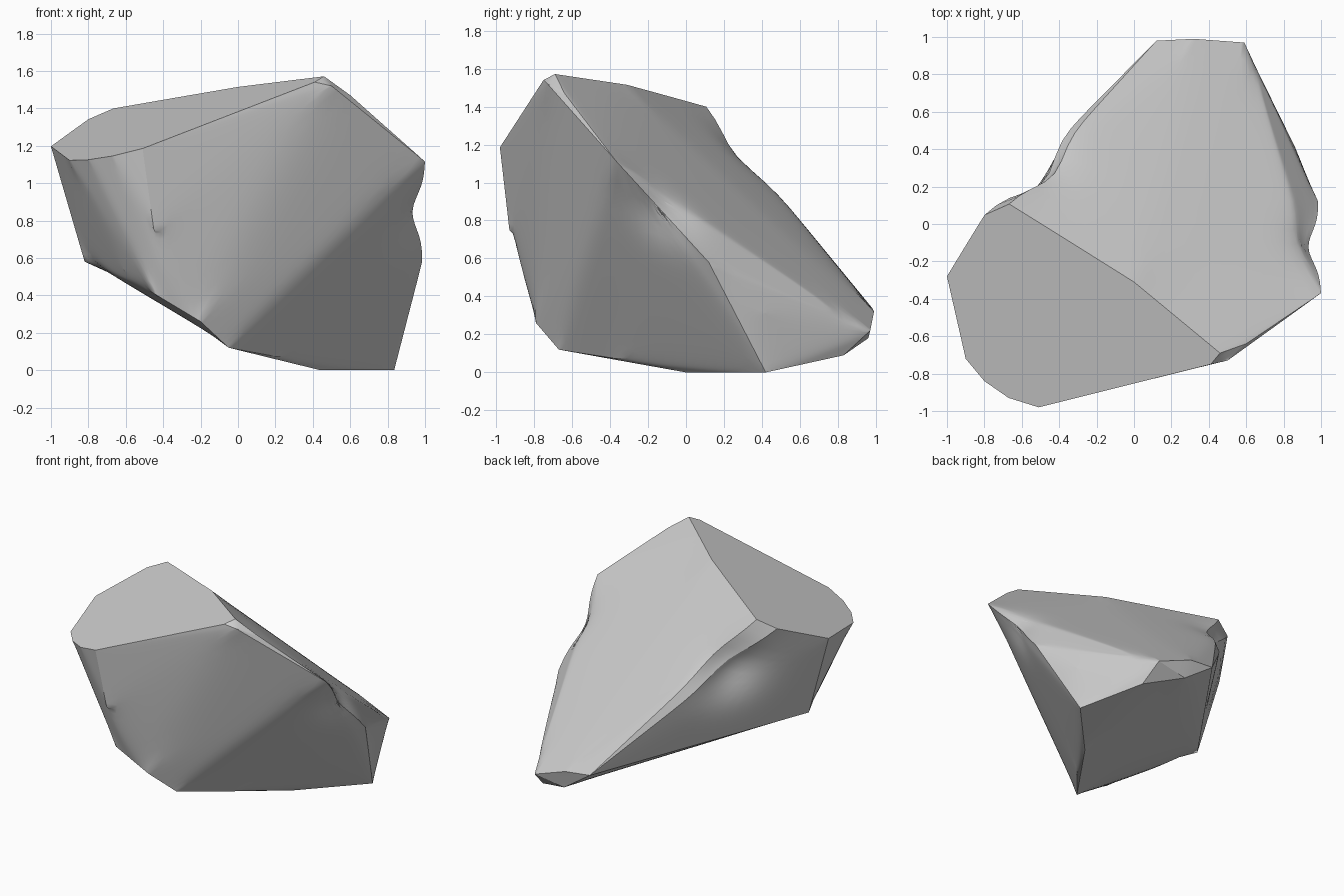
import bpy, bmesh, math
from mathutils import Vector

if "Cube" in bpy.data.objects:
    bpy.data.objects.remove(bpy.data.objects["Cube"])

# Outline of the flat, tilted cap (x, y); height follows from its plane
cap = [(-1, -.28), (-.8, .05), (-.67, .11), (-.47, -.03), (0, -.31), (.46, -.69),
       (.41, -.75), (0, -.84), (-.51, -.98), (-.67, -.93), (-.8, -.84),
       (-.9, -.72), (-.93, -.52)]
points = [(x, y, 1.59 + .325 * x + .244 * y) for x, y in cap]

# Right shoulder and ridge running down to the back tip
points += [(.5, -.73, 1.52), (.6, -.64, 1.47), (1, -.37, 1.115), (.985, .12, .58),
           (.88, .38, .33), (.84, .42, .44), (.64, .85, .28)]
# Back tip
points += [(.12, .98, .34), (.32, .99, .32), (.59, .97, .22), (.35, .96, .18),
           (.62, .83, .09)]
# Underside
points += [(.835, .42, 0), (.44, 0, 0), (.22, -.35, .07), (-.05, -.67, .12)]
# Front bulge and left lower corner
points += [(-.2, -.79, .26), (-.45, -.82, .41), (-.45, -.93, .75),
           (-.57, -.7, .48), (-.82, -.3, .58)]
# Back-left ridge
points += [(-.48, .17, 1.27), (-.3, .5, .85), (-.1, .69, .63)]

# Rock body: hull of the corner points
bm = bmesh.new()
for p in points:
    bm.verts.new(p)
bmesh.ops.convex_hull(bm, input=bm.verts[:])
bmesh.ops.delete(bm, geom=[v for v in bm.verts if not v.link_faces], context='VERTS')
bmesh.ops.triangulate(bm, faces=bm.faces[:])

# Refine the surface and soften only the shallow creases
for i in range(4):
    bmesh.ops.subdivide_edges(bm, edges=bm.edges[:], cuts=1, use_grid_fill=True)
    bmesh.ops.triangulate(bm, faces=[f for f in bm.faces if len(f.verts) > 3])
    if i == 2:
        bm.normal_update()
        soft = [v for v in bm.verts
                if all(e.calc_face_angle(0) < math.radians(28) for e in v.link_edges)]
        for _ in range(8):
            bmesh.ops.smooth_vert(bm, verts=soft, factor=.5, use_axis_x=True,
                                  use_axis_y=True, use_axis_z=True)

# Shallow hollows: centre, push, radius
hollows = [((.98, -.12, .85), (-.06, 0, 0), .17),
           ((-.55, .26, 1.05), (.07, -.08, 0), .22)]
for v in bm.verts:
    start = v.co.copy()
    for centre, push, radius in hollows:
        d = (start - Vector(centre)).length / radius
        v.co += Vector(push) * math.exp(-d * d)

bmesh.ops.recalc_face_normals(bm, faces=bm.faces[:])
mesh = bpy.data.meshes.new("rock")
bm.to_mesh(mesh)
bm.free()
rock = bpy.data.objects.new("rock", mesh)
bpy.context.collection.objects.link(rock)
bpy.context.view_layer.objects.active = rock
rock.select_set(True)
bpy.ops.object.shade_smooth_by_angle(angle=math.radians(30))
